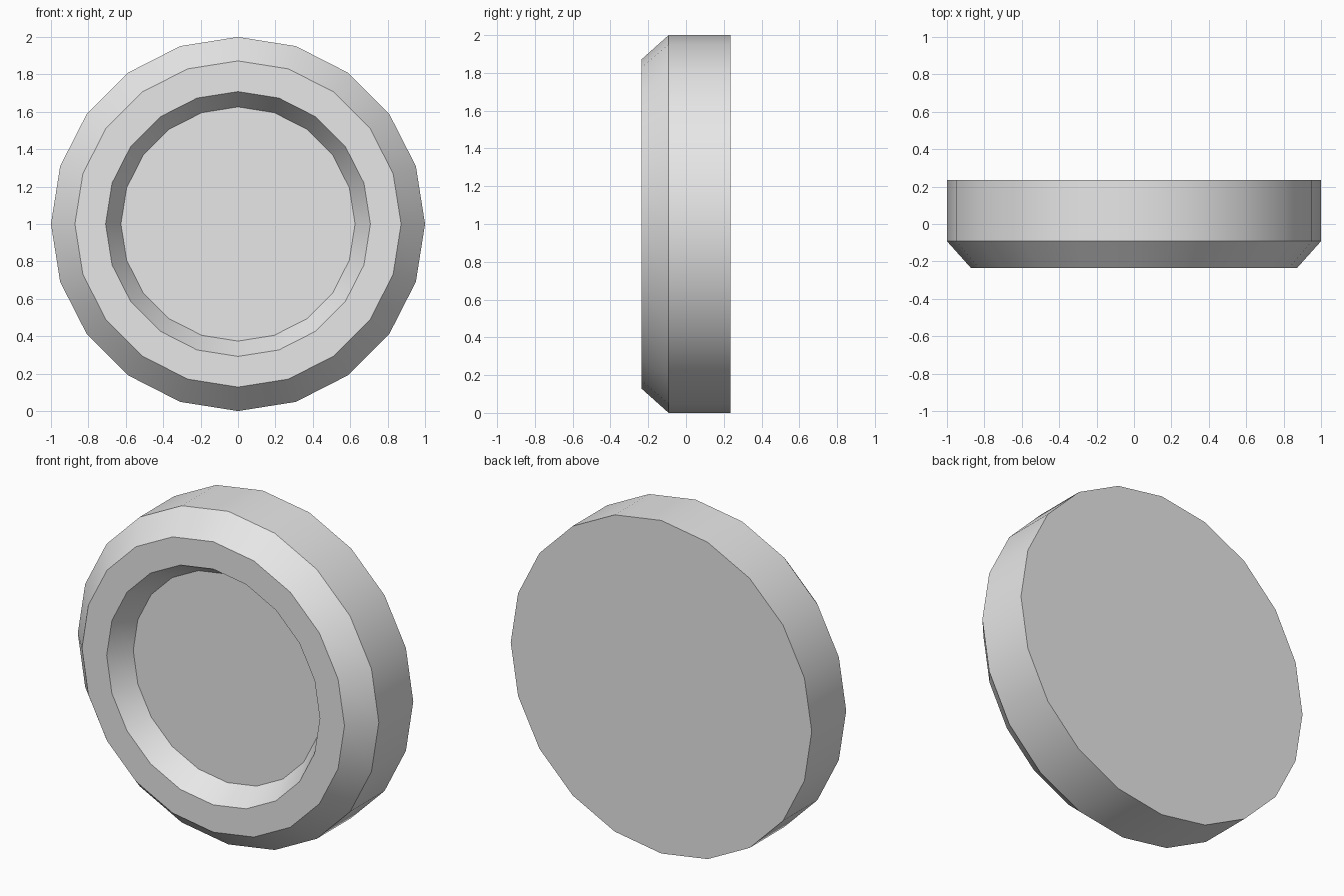
import bpy, bmesh, math

if "Cube" in bpy.data.objects:
    bpy.data.objects.remove(bpy.data.objects["Cube"])

SIDES = 20

# Radius and y of each ring, from the back edge round to the recess floor
PROFILE = [
    (1.0, 0.235),     # back edge
    (1.0, -0.092),    # start of front chamfer
    (0.872, -0.235),  # outer edge of front rim
    (0.708, -0.235),  # inner edge of front rim
    (0.626, -0.10),   # recess floor
]

grey = bpy.data.materials.new("light_grey")
grey.diffuse_color = (0.8, 0.8, 0.8, 1)
grey.use_nodes = True
grey.node_tree.nodes["Principled BSDF"].inputs["Base Color"].default_value = grey.diffuse_color


def ring(bm, radius, y):
    step = 2 * math.pi / SIDES
    return [bm.verts.new((radius * math.cos(i * step), y,
                          1 + radius * math.sin(i * step)))
            for i in range(SIDES)]


# Round disc with chamfered front rim and sunken centre
bm = bmesh.new()
rings = [ring(bm, r, y) for r, y in PROFILE]
for a, b in zip(rings, rings[1:]):
    for i in range(SIDES):
        j = (i + 1) % SIDES
        bm.faces.new((a[i], a[j], b[j], b[i]))
bm.faces.new(rings[0])    # flat back
bm.faces.new(rings[-1])   # recess floor
bmesh.ops.recalc_face_normals(bm, faces=bm.faces)

mesh = bpy.data.meshes.new("recessed_disc")
bm.to_mesh(mesh)
bm.free()
mesh.materials.append(grey)
disc = bpy.data.objects.new("recessed_disc", mesh)
bpy.context.collection.objects.link(disc)

# Smooth round the rim, sharp at the profile corners
bpy.context.view_layer.objects.active = disc
disc.select_set(True)
bpy.ops.object.shade_smooth_by_angle(angle=math.radians(30))
